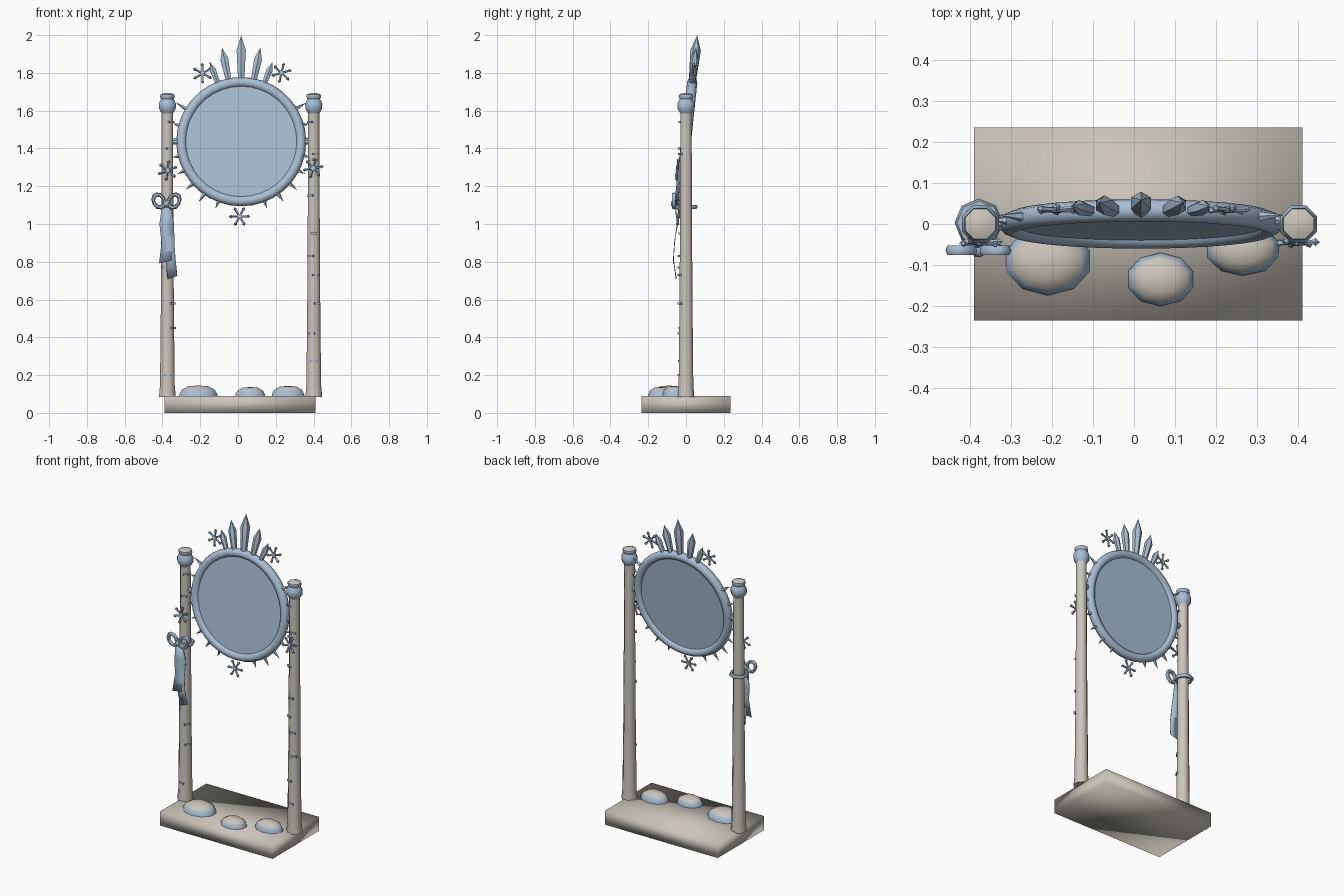
import bpy, bmesh, math
from mathutils import Matrix, Vector

if "Cube" in bpy.data.objects:
    bpy.data.objects.remove(bpy.data.objects["Cube"])

T, R = Matrix.Translation, Matrix.Rotation
rad = math.radians


def material(name, col):
    m = bpy.data.materials.new(name)
    m.diffuse_color = (*col, 1)
    m.use_nodes = True
    m.node_tree.nodes["Principled BSDF"].inputs["Base Color"].default_value = m.diffuse_color
    return m


SNOW = material("warm_white", (0.60, 0.56, 0.50))
ICE = material("ice_blue", (0.40, 0.52, 0.66))


def finish(name, bm, mats, angle=45, rule=None):
    bmesh.ops.recalc_face_normals(bm, faces=bm.faces)
    me = bpy.data.meshes.new(name)
    for f in bm.faces:
        f.smooth = True
        if rule:
            f.material_index = rule(f.calc_center_median())
    bm.to_mesh(me)
    bm.free()
    for m in mats:
        me.materials.append(m)
    if angle < 180:
        me.set_sharp_from_angle(angle=rad(angle))
    ob = bpy.data.objects.new(name, me)
    bpy.context.collection.objects.link(ob)
    return ob


def lathe(bm, profile, n, mat=Matrix()):
    """Closed solid turned about local z from (radius, height) points."""
    rings = []
    for r, z in profile:
        if r < 1e-5:
            rings.append([bm.verts.new(mat @ Vector((0, 0, z)))])
        else:
            rings.append([bm.verts.new(mat @ Vector((r * math.cos(a), r * math.sin(a), z)))
                          for a in (math.tau * (i + 0.5) / n for i in range(n))])
    for a, b in zip(rings, rings[1:]):
        for i in range(n):
            j = (i + 1) % n
            if len(b) == 1:
                bm.faces.new((a[i], a[j], b[0]))
            elif len(a) == 1:
                bm.faces.new((a[0], b[j], b[i]))
            else:
                bm.faces.new((a[i], a[j], b[j], b[i]))
    for ring in (rings[0], rings[-1]):
        if len(ring) > 2:
            bm.faces.new(ring)


def torus(bm, major, minor, n, m, mat=Matrix()):
    """Ring lying in the local xy plane."""
    g = [[bm.verts.new(mat @ Vector(((major + minor * math.cos(b)) * math.cos(a),
                                     (major + minor * math.cos(b)) * math.sin(a),
                                     minor * math.sin(b))))
          for b in (math.tau * j / m for j in range(m))]
         for a in (math.tau * i / n for i in range(n))]
    for i in range(n):
        for j in range(m):
            k, l = (i + 1) % n, (j + 1) % m
            bm.faces.new((g[i][j], g[k][j], g[k][l], g[i][l]))


# base slab
bm = bmesh.new()
bmesh.ops.create_cube(bm, size=1, matrix=T((0.01, 0, 0.045)) @ Matrix.Diagonal((0.80, 0.47, 0.09, 1)))
finish("base", bm, [SNOW], 180)

# snow mounds with icy lower edge
mounds = [(-0.21, -0.09, 0.108, 0.085, 0.057), (0.065, -0.135, 0.084, 0.066, 0.049),
          (0.265, -0.062, 0.092, 0.065, 0.055)]
for i, (x, y, rx, ry, h) in enumerate(mounds):
    bm = bmesh.new()
    lathe(bm, [(1, -0.1), (0.97, 0.22), (0.84, 0.62), (0.5, 0.93), (0, 1)], 10,
          T((x, y, 0.088)) @ Matrix.Diagonal((rx, ry, h, 1)))
    finish(f"snow_mound_{i + 1}", bm, [SNOW, ICE], 60, lambda c, h=h: int(c.z < 0.088 + 0.5 * h))

# posts with finials
POSTS = {"left": -0.374, "right": 0.401}
for side, x in POSTS.items():
    bm = bmesh.new()
    lathe(bm, [(0.048, 0.085), (0.042, 0.15), (0.037, 0.6), (0.034, 1.1), (0.032, 1.62)], 8, T((x, 0, 0)))
    finish(f"{side}_post", bm, [SNOW], 60)
    bm = bmesh.new()
    lathe(bm, [(0.03, 1.582), (0.048, 1.61), (0.049, 1.637), (0.036, 1.662),
               (0.042, 1.672), (0.04, 1.685), (0.022, 1.692), (0, 1.693)], 8, T((x, 0, 0)))
    finish(f"{side}_finial", bm, [SNOW, ICE], 50, lambda c: int(c.z < 1.68))

# bark marks: height and heading around the post
MARKS = {"left": [(0.2, -92), (0.45, -35), (0.58, -40), (0.77, -110), (1.4, -70), (1.54, -50)],
         "right": [(0.275, -90), (0.42, -105), (0.58, -60), (0.73, -75), (0.83, -120), (0.95, -90),
                   (1.15, -125), (1.34, -115), (1.37, -70), (1.54, -130)]}
for side, marks in MARKS.items():
    bm = bmesh.new()
    for z, a in marks:
        r = 0.039 - 0.005 * z
        bmesh.ops.create_cube(bm, size=1, matrix=T((POSTS[side], 0, z)) @ R(rad(a), 4, 'Z')
                              @ T((r, 0, 0)) @ Matrix.Diagonal((0.012, 0.034, 0.011, 1)))
    finish(f"{side}_bark_marks", bm, [ICE], 30)

# tilted mirror frame: local x right, z up
TILT = T((0.017, 0, 1.436)) @ R(rad(-6), 4, 'X')
FLAT = R(rad(90), 4, 'X')
bm = bmesh.new()
torus(bm, 0.317, 0.027, 36, 8, TILT @ FLAT)
finish("mirror_ring", bm, [ICE], 60)
bm = bmesh.new()
lathe(bm, [(0.3, -0.009), (0.3, 0.009)], 36, TILT @ FLAT)
finish("mirror_glass", bm, [ICE], 40)

# pivots joining the ring to the posts
bm = bmesh.new()
for s in (-1, 1):
    lathe(bm, [(0.016, 0.33), (0.016, 0.385)], 8, T((0.015, 0, 1.436)) @ R(s * rad(90), 4, 'Y'))
finish("pivots", bm, [ICE], 40)

# crystal crown
bm = bmesh.new()
for a, tip, r in [(0, 0.566, 0.028), (11.5, 0.51, 0.024), (-11.5, 0.51, 0.024),
                  (21.5, 0.455, 0.019), (-21.5, 0.455, 0.019)]:
    h = tip - 0.315
    lathe(bm, [(r * 0.65, 0), (r, h * 0.68), (0, h)], 6, TILT @ R(rad(a), 4, 'Y') @ T((0, 0, 0.315)))
finish("crystal_crown", bm, [ICE], 25)

# small icicle spikes around the ring, mirrored
bm = bmesh.new()
for i, a in enumerate((59, 75, 88, 103, 117, 131, 145, 159)):
    tip = (0.405, 0.375, 0.37, 0.375, 0.38, 0.392, 0.395, 0.38)[i]
    for s in (-1, 1):
        lathe(bm, [(0.014, 0), (0, tip - 0.33)], 5, TILT @ R(s * rad(a), 4, 'Y') @ T((0, 0, 0.33)))
finish("ring_spikes", bm, [ICE], 25)

# snowflakes: six arms with side barbs
FLAKES = [(-0.188, 0.035, 1.797, 0), (0.23, 0.035, 1.80, 15), (-0.373, -0.045, 1.283, 10),
          (0.398, -0.045, 1.295, 20), (0.008, -0.04, 1.04, 30)]
for i, (x, y, z, spin) in enumerate(FLAKES):
    bm = bmesh.new()
    place = T((x, y, z)) @ R(rad(-6), 4, 'X')
    lathe(bm, [(0.013, -0.007), (0.013, 0.007)], 6, place @ FLAT)
    for k in range(6):
        arm = place @ R(rad(spin + 60 * k), 4, 'Y')
        lathe(bm, [(0.006, 0.005), (0.006, 0.038), (0.01, 0.046), (0, 0.056)], 5, arm)
    finish(f"snowflake_{i + 1}", bm, [ICE], 40)

# ribbon band, bow loops and knot on the left post
bm = bmesh.new()
torus(bm, 0.047, 0.012, 8, 6, T((-0.378, 0.003, 1.09)))
finish("ribbon_band", bm, [ICE], 60)
bm = bmesh.new()
for s in (-1, 1):
    torus(bm, 0.033, 0.011, 10, 6, T((-0.379 + s * 0.04, -0.064, 1.122)) @ R(s * rad(30), 4, 'Y')
          @ FLAT @ Matrix.Diagonal((0.85, 1.1, 1.2, 1)))
bmesh.ops.create_icosphere(bm, subdivisions=1, radius=0.022, matrix=T((-0.379, -0.062, 1.108)))
finish("ribbon_bow", bm, [ICE], 60)

# ribbon tails: centre x, y, z, half width
TAILS = [[(-0.38, -0.058, 1.1, 0.022), (-0.379, -0.048, 1.0, 0.037), (-0.374, -0.06, 0.9, 0.031),
          (-0.385, -0.068, 0.80, 0.033)],
         [(-0.378, -0.055, 1.1, 0.022), (-0.372, -0.044, 1.0, 0.034), (-0.366, -0.062, 0.9, 0.029),
          (-0.357, -0.066, 0.81, 0.027), (-0.347, -0.053, 0.717, 0.026)]]
for i, path in enumerate(TAILS):
    bm = bmesh.new()
    rows = [[bm.verts.new((x + s * w, y, z + (0.008 * s if k == len(path) - 1 else 0))) for s in (-1, 1)]
            for k, (x, y, z, w) in enumerate(path)]
    for a, b in zip(rows, rows[1:]):
        bm.faces.new((a[0], a[1], b[1], b[0]))
    ob = finish(f"ribbon_tail_{i + 1}", bm, [ICE], 60)
    mod = ob.modifiers.new("thickness", 'SOLIDIFY')
    mod.thickness = 0.003
    mod.offset = 0
